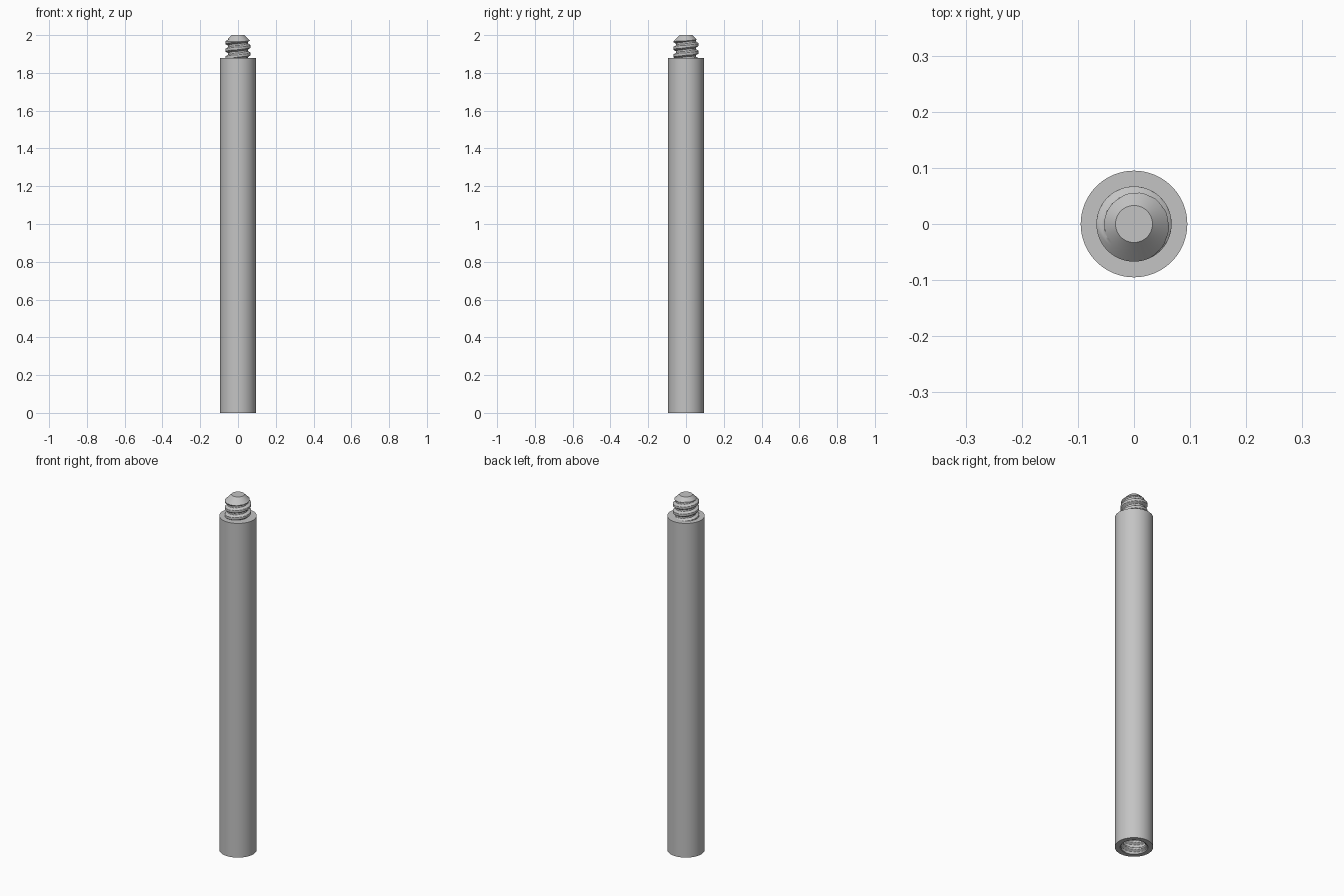
import bpy, bmesh, math

if "Cube" in bpy.data.objects:
    bpy.data.objects.remove(bpy.data.objects["Cube"])

SEG = 72            # sides around the rod
ROD_R = 0.095
ROD_TOP = 1.88
TOP = 2.0
PITCH = 0.04

steel = bpy.data.materials.new("light_grey_metal")
steel.diffuse_color = (0.55, 0.55, 0.55, 1)
steel.use_nodes = True
steel.node_tree.nodes["Principled BSDF"].inputs["Base Color"].default_value = steel.diffuse_color


def thread_radius(a, z, root, crest):
    """Trapezoid right-handed thread: radius at angle a and height z."""
    p = (z / PITCH - a / math.tau) % 1.0
    d = abs(p - 0.5) * 2                       # 0 at crest, 1 at root
    t = min(1, max(0, (0.75 - d) / 0.4))
    return root + (crest - root) * t


def lathe(name, rows):
    """Skin a list of (z, radius function of angle) rings, capping with None ends."""
    bm = bmesh.new()
    rings = []
    for z, rad in rows:
        ring = []
        for i in range(SEG):
            a = math.tau * i / SEG
            r = rad(a) if callable(rad) else rad
            ring.append(bm.verts.new((r * math.cos(a), r * math.sin(a), z)))
        rings.append(ring)
    for lo, hi in zip(rings, rings[1:]):
        for i in range(SEG):
            j = (i + 1) % SEG
            bm.faces.new((lo[i], lo[j], hi[j], hi[i]))
    bm.faces.new(list(reversed(rings[0])))
    bm.faces.new(rings[-1])
    bmesh.ops.recalc_face_normals(bm, faces=bm.faces)
    me = bpy.data.meshes.new(name)
    bm.to_mesh(me)
    bm.free()
    ob = bpy.data.objects.new(name, me)
    bpy.context.collection.objects.link(ob)
    me.materials.append(steel)
    bpy.ops.object.select_all(action='DESELECT')
    ob.select_set(True)
    bpy.context.view_layer.objects.active = ob
    bpy.ops.object.shade_smooth_by_angle(angle=math.radians(30))
    return ob


def threaded_rows(z0, z1, n, root, crest, limit):
    rows = []
    for k in range(n + 1):
        z = z0 + (z1 - z0) * k / n
        rows.append((z, lambda a, z=z: limit(z, thread_radius(a, z, root, crest))))
    return rows


# Threaded stud with a 45 degree lead-in cone
stud = threaded_rows(ROD_TOP - 0.004, TOP, 62, 0.053, 0.067,
                     lambda z, r: min(r, 0.033 + (TOP - z)))
lathe("threaded_stud", stud)

# Rod with a threaded socket in its lower end (rings run from socket roof, out and up)
socket = threaded_rows(0.14, 0.0, 70, 0.056, 0.069,
                       lambda z, r: max(r, 0.069 - z))
lathe("rod_with_socket", socket + [(0.0, ROD_R), (ROD_TOP, ROD_R)])
